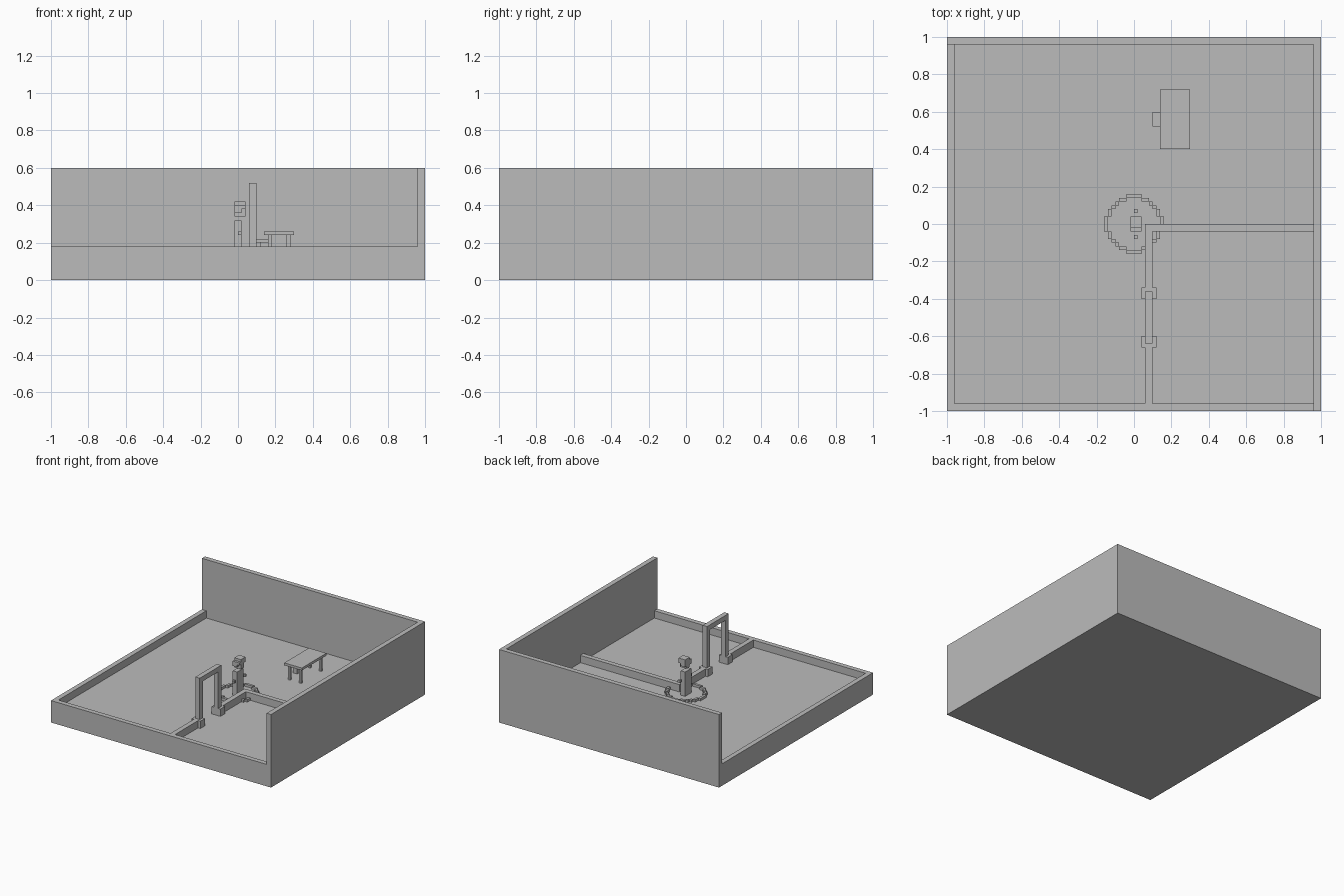
import bpy, bmesh

if "Cube" in bpy.data.objects:
    bpy.data.objects.remove(bpy.data.objects["Cube"])

grey = bpy.data.materials.new("stone_grey")
grey.diffuse_color = (0.5, 0.5, 0.5, 1)
grey.use_nodes = True
grey.node_tree.nodes["Principled BSDF"].inputs["Base Color"].default_value = grey.diffuse_color


def build(name, boxes):
    """One object made of axis-aligned boxes (x0, x1, y0, y1, z0, z1)."""
    bm = bmesh.new()
    for x0, x1, y0, y1, z0, z1 in boxes:
        r = bmesh.ops.create_cube(bm, size=1)
        for v in r["verts"]:
            v.co = (x1 if v.co.x > 0 else x0,
                    y1 if v.co.y > 0 else y0,
                    z1 if v.co.z > 0 else z0)
    me = bpy.data.meshes.new(name)
    bm.to_mesh(me)
    bm.free()
    me.materials.append(grey)
    ob = bpy.data.objects.new(name, me)
    bpy.context.collection.objects.link(ob)
    return ob


F, RIM, TOP = 0.12, 0.18, 0.60   # floor, low wall and high wall heights

# Base and surrounding walls
build("floor_slab", [(-1, 1, -1, 1, 0, F)])
build("back_wall", [(-1, 1, 0.96, 1, F, TOP)])
build("right_wall", [(0.96, 1, -1, 0.96, F, TOP)])
build("left_rim", [(-1, -0.96, -1, 0.96, F, RIM)])
build("front_rim", [(-0.96, 0.96, -1, -0.96, F, RIM)])

# Low garden walls with a gap for the gate
build("low_wall_across", [(0.06, 0.96, -0.04, 0, F, RIM)])
build("low_wall_along", [(0.06, 0.10, -0.96, -0.66, F, RIM),
                         (0.06, 0.10, -0.34, -0.04, F, RIM)])

# Gate: two footings, two posts, a lintel
for side, s in (("front", -1), ("back", 1)):
    c = -0.5 + s * 0.13
    build(side + "_gate_footing", [(0.04, 0.12, c - 0.03, c + 0.03, F, RIM)])
    p = -0.5 + s * 0.12
    build(side + "_gate_post", [(0.06, 0.10, p - 0.02, p + 0.02, RIM, 0.48)])
build("gate_lintel", [(0.06, 0.10, -0.64, -0.36, 0.48, 0.52)])

# Stepped ring on the floor, one cell wide
cells = []
for i in range(-8, 8):
    for j in range(-8, 8):
        if 6.9 < ((i + 0.5) ** 2 + (j + 0.5) ** 2) ** 0.5 < 7.75:
            cells.append((i * 0.02, i * 0.02 + 0.02,
                          j * 0.02, j * 0.02 + 0.02, F, F + 0.02))
build("floor_ring", cells)

# Blocky figure with floating head and hands, facing +x
build("figure_body", [(-0.02, 0.02, -0.04, 0.04, F, 0.32)])
build("figure_head", [(-0.02, 0.04, -0.02, 0.02, 0.34, 0.42)])
hair = []
for a, b, top in ((-0.04, -0.02, 0.40), (0.02, 0.04, 0.42)):
    hair += [(-0.02, 0.04, a, b, 0.38, top), (-0.02, 0.02, a, b, 0.36, 0.38)]
build("figure_hair", hair)
build("figure_hands", [(0, 0.02, y, y + 0.02, 0.24, 0.26) for y in (-0.08, 0.06)])

# Table and stool
build("table_top", [(0.14, 0.30, 0.40, 0.72, 0.24, 0.26)])
build("table_legs", [(x, x + 0.02, y, y + 0.02, F, 0.24)
                     for x in (0.16, 0.26) for y in (0.42, 0.68)])
build("stool_seat", [(0.10, 0.18, 0.52, 0.60, 0.20, 0.22)])
build("stool_base", [(0.12, 0.16, 0.54, 0.58, F, 0.20)])
